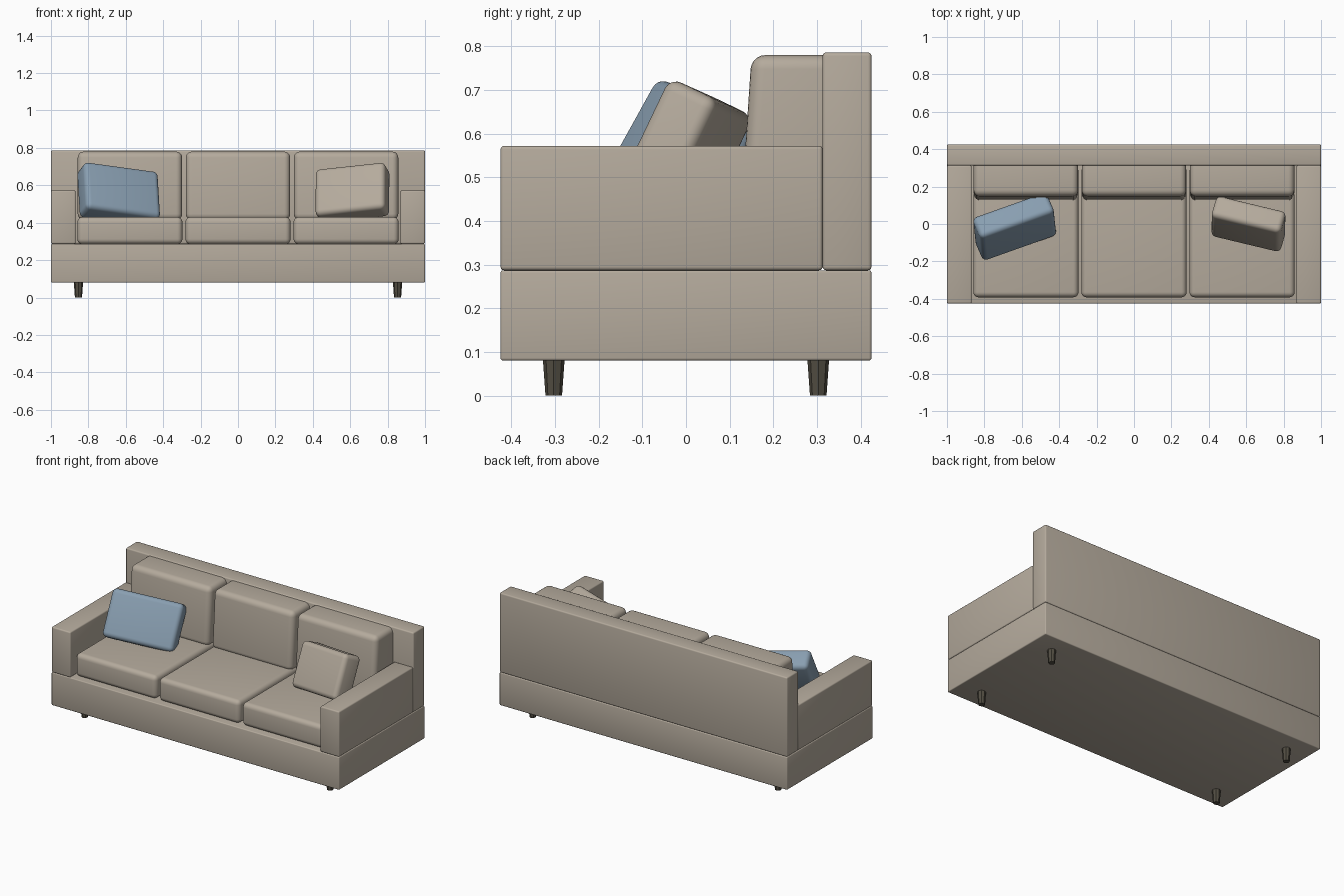
import bpy, bmesh, math
from mathutils import Matrix, Vector

if "Cube" in bpy.data.objects:
    bpy.data.objects.remove(bpy.data.objects["Cube"])


def material(name, rgb):
    m = bpy.data.materials.new(name)
    m.diffuse_color = (*rgb, 1)
    m.use_nodes = True
    m.node_tree.nodes["Principled BSDF"].inputs["Base Color"].default_value = m.diffuse_color
    return m


BEIGE = material("beige fabric", (0.46, 0.405, 0.335))
BLUE = material("blue fabric", (0.25, 0.345, 0.44))
DARK = material("dark wood", (0.085, 0.075, 0.055))


def smooth(ob):
    bpy.ops.object.select_all(action='DESELECT')
    ob.select_set(True)
    bpy.context.view_layer.objects.active = ob
    bpy.ops.object.shade_smooth_by_angle(angle=math.radians(35))


def block(name, lo, hi, mat, bevel, segments=3, lean=0.0, frame=None):
    """Rounded box from lo to hi; lean moves the top front edge back."""
    lo, hi = Vector(lo), Vector(hi)
    bm = bmesh.new()
    bmesh.ops.create_cube(bm, size=1)
    for v in bm.verts:
        front_top = v.co.y < 0 and v.co.z > 0
        v.co = Vector([(lo[i] + hi[i]) / 2 + v.co[i] * (hi[i] - lo[i]) for i in range(3)])
        if front_top:
            v.co.y += lean
    bmesh.ops.bevel(bm, geom=bm.edges[:], offset=bevel, segments=segments,
                    profile=0.5, affect='EDGES')
    if frame:
        bm.transform(frame)
    bmesh.ops.recalc_face_normals(bm, faces=bm.faces[:])
    me = bpy.data.meshes.new(name)
    bm.to_mesh(me)
    bm.free()
    me.materials.append(mat)
    ob = bpy.data.objects.new(name, me)
    bpy.context.collection.objects.link(ob)
    smooth(ob)
    return ob


def pillow(name, centre, along, up, size, mat):
    """Pillow whose width follows 'along' and whose height follows 'up'."""
    x = Vector(along).normalized()
    z = Vector(up)
    z = (z - x * z.dot(x)).normalized()
    y = z.cross(x)
    frame = Matrix((x, y, z)).transposed().to_4x4()
    frame.translation = centre
    half = Vector(size) / 2
    block(name, -half, half, mat, 0.028, 5, frame=frame)


# Frame: base, back panel and arms
block("base", (-1, -0.425, 0.08), (1, 0.425, 0.287), BEIGE, 0.006)
block("back_panel", (-1, 0.313, 0.287), (1, 0.425, 0.786), BEIGE, 0.008)
for side, a, b in (("left", -1, -0.868), ("right", 0.868, 1)):
    block(side + "_arm", (a, -0.425, 0.287), (b, 0.313, 0.572), BEIGE, 0.008)

# Seat and back cushions
for i, cx in enumerate((-0.578, 0, 0.578)):
    block(f"seat_cushion_{i + 1}", (cx - 0.281, -0.392, 0.285),
          (cx + 0.281, 0.31, 0.43), BEIGE, 0.028, 5)
    block(f"back_cushion_{i + 1}", (cx - 0.279, 0.126, 0.415),
          (cx + 0.279, 0.355, 0.78), BEIGE, 0.032, 5, lean=0.024)

# Loose pillows
pillow("blue_pillow", (-0.638, -0.014, 0.55), (0.934, 0.332, -0.128),
       (-0.056, 0.483, 0.874), (0.425, 0.135, 0.285), BLUE)
pillow("beige_pillow", (0.612, 0.0, 0.56), (0.967, -0.232, 0.104),
       (0.006, 0.431, 0.902), (0.385, 0.13, 0.275), BEIGE)

# Tapered legs
for sx, sxn in ((-1, "left"), (1, "right")):
    for sy, syn in ((-1, "front"), (1, "back")):
        bpy.ops.mesh.primitive_cone_add(vertices=8, radius1=0.019, radius2=0.025, depth=0.084,
                                        location=(sx * 0.853, sy * 0.303, 0.042))
        leg = bpy.context.object
        leg.name = f"{syn}_{sxn}_leg"
        leg.data.materials.append(DARK)
